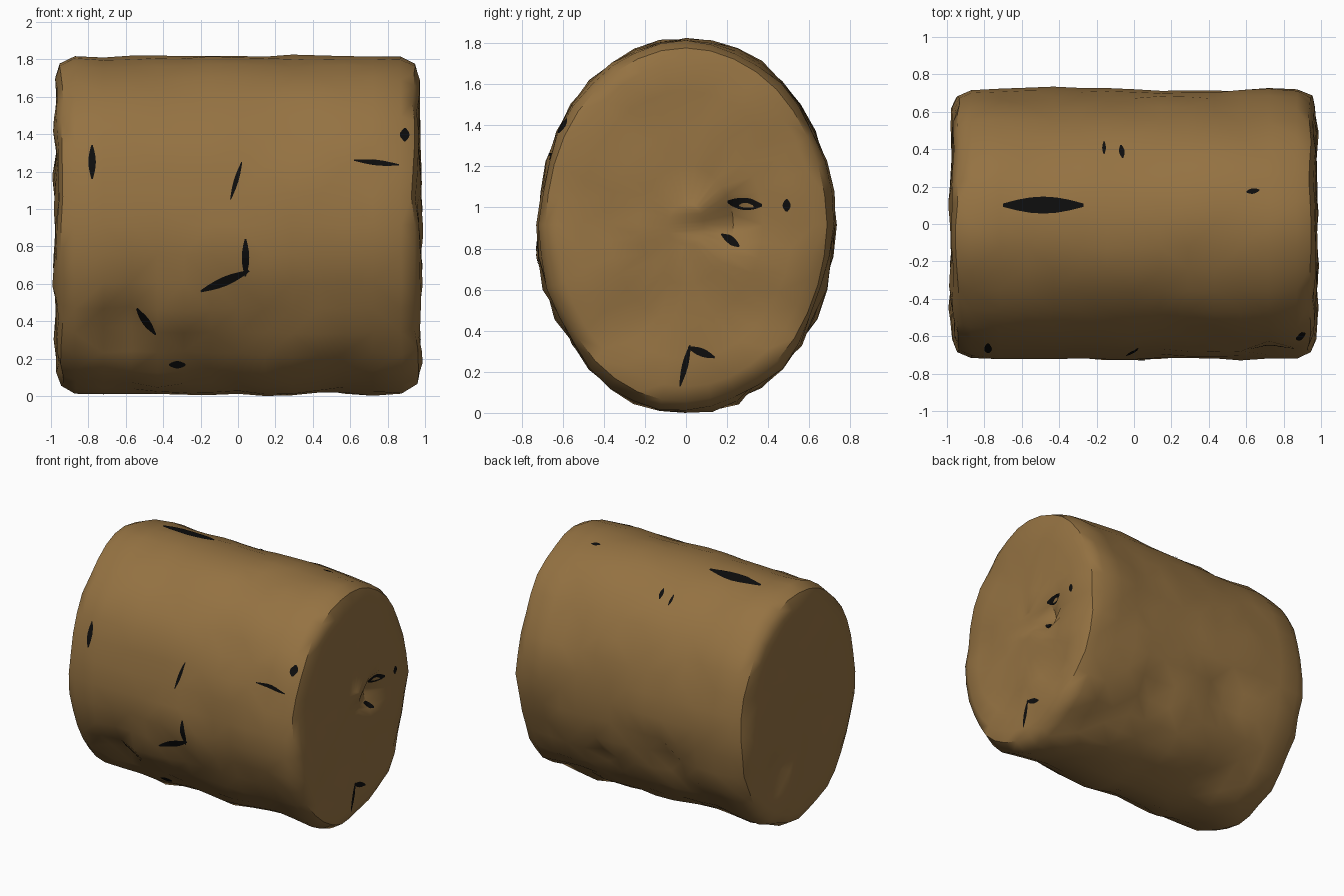
import bpy, bmesh, math
from mathutils import Vector, noise
from mathutils.bvhtree import BVHTree

if "Cube" in bpy.data.objects:
    bpy.data.objects.remove(bpy.data.objects["Cube"])

def material(name, col):
    m = bpy.data.materials.new(name)
    m.diffuse_color = (*col, 1)
    m.use_nodes = True
    m.node_tree.nodes["Principled BSDF"].inputs["Base Color"].default_value = m.diffuse_color
    return m

straw = material("straw brown", (0.30, 0.17, 0.055))
dark = material("dark gap", (0.004, 0.004, 0.004))

def make(name, bm, mat):
    me = bpy.data.meshes.new(name)
    bm.to_mesh(me)
    me.materials.append(mat)
    ob = bpy.data.objects.new(name, me)
    bpy.context.collection.objects.link(ob)
    return ob

# dents (negative) and bumps (positive): centre, radius, depth
FEATURES = [((-.62, -.55, .36), .24, -.10), ((-.78, -.55, .42), .10, .06),
            ((-.08, -.73, .72), .16, .035), ((.75, -.65, 1.2), .15, -.04),
            ((.97, .2, .93), .17, -.08), ((.99, .05, .95), .10, .04),
            ((-.97, .25, .5), .2, -.04), ((.3, .6, .4), .2, -.07),
            ((-.3, .65, .6), .2, -.06), ((.65, .4, .15), .2, -.05),
            ((.97, .72, .95), .1, .03), ((.2, -.6, .4), .2, -.03)]

def rough(p, n):
    """Uneven surface: soft noise plus local dents and bumps."""
    under = 1.3 if p.z < .7 else .8
    d = .028 * under * noise.noise(p * 3.1 + Vector((5, 2, 9)))
    d += .012 * under * noise.noise(p * 7.3)
    for c, r, h in FEATURES:
        t = (p - Vector(c)).length / r
        if t < 1:
            d += h * (1 - t * t) ** 2
    return p + n * d

# bale: oval drum lying along x, built as rings from end to end
SEG, RY, RZ, CZ = 36, .72, .905, .915
caps = [(.97, .12), (.975, .32), (.97, .52), (.97, .72), (.965, .87), (.94, .95)]
sides = [(.87, .99)] + [(x / 10, 1) for x in (7.2, 5.7, 4.3, 2.9, 1.45, 0)]
half = caps + sides
rings = [(-x, s) for x, s in half] + list(reversed(half[:-1]))

bm = bmesh.new()
grid = []
for x, s in rings:
    row = []
    for i in range(SEG):
        a = 2 * math.pi * i / SEG
        p = Vector((x, RY * s * math.cos(a), CZ + RZ * s * math.sin(a)))
        radial = Vector((0, math.cos(a) / RY, math.sin(a) / RZ)).normalized()
        end = Vector((math.copysign(1, x), 0, 0))
        k = max(0, min(1, (abs(x) - .84) / .12))
        row.append(bm.verts.new(rough(p, (radial * (1 - k) + end * k).normalized())))
    grid.append(row)
for r0, r1 in zip(grid, grid[1:]):
    for i in range(SEG):
        j = (i + 1) % SEG
        bm.faces.new((r0[i], r0[j], r1[j], r1[i]))
bm.faces.new(grid[0])
bm.faces.new(grid[-1])
bmesh.ops.recalc_face_normals(bm, faces=bm.faces)
low = min(v.co.z for v in bm.verts)
for v in bm.verts:
    v.co.z -= low
bmesh.ops.triangulate(bm, faces=bm.faces)
tree = BVHTree.FromBMesh(bm)
bale = make("straw_bale", bm, straw)
bpy.context.view_layer.objects.active = bale
bale.select_set(True)
bpy.ops.object.shade_smooth_by_angle(angle=math.radians(40))

# dark gaps: thin tapered strips laid on the surface (start, end, width)
VIEWS = {
    "front": (lambda u, v: Vector((u, -3, v)), Vector((0, 1, 0))),
    "right": (lambda u, v: Vector((3, u, v)), Vector((-1, 0, 0))),
    "top": (lambda u, v: Vector((u, v, 3)), Vector((0, 0, -1))),
}
GAPS = {
    "front": [(-.78, 1.34, -.78, 1.16, .04), (-.2, .56, .06, .67, .05),
              (.04, .84, .04, .64, .04), (-.54, .47, -.44, .33, .04),
              (.62, 1.26, .86, 1.235, .03), (.89, 1.43, .89, 1.36, .05),
              (.02, 1.25, -.04, 1.05, .025), (-.37, .17, -.28, .17, .04)],
    "right": [(.2, 1.03, .37, 1.01, .06), (.02, .33, -.03, .13, .03),
              (.01, .32, .14, .27, .04), (.17, .87, .26, .81, .04),
              (.49, 1.04, .49, .98, .04)],
    "top": [(-.7, .1, -.27, .1, .09), (-.07, .42, -.06, .35, .03),
            (-.16, .44, -.16, .37, .02), (.6, .17, .67, .18, .03)],
}
bm = bmesh.new()
for view, strokes in GAPS.items():
    start, ray = VIEWS[view]
    for u0, v0, u1, v1, w in strokes:
        L = math.hypot(u1 - u0, v1 - v0)
        nu, nv = -(v1 - v0) / L, (u1 - u0) / L
        prev = None
        for k in range(7):
            t = k / 6
            h = w / 2 * (.2 + .8 * math.sin(math.pi * t))
            pair = []
            for s in (-1, 1):
                o = start(u0 + (u1 - u0) * t + nu * h * s, v0 + (v1 - v0) * t + nv * h * s)
                hit, n, _, _ = tree.ray_cast(o, ray)
                pair.append(bm.verts.new(hit + n * .005) if hit else None)
            if prev and all(prev + pair):
                f = bm.faces.new((prev[0], pair[0], pair[1], prev[1]))
                f.normal_update()
                if f.normal.dot(ray) > 0:
                    f.normal_flip()
            prev = pair
make("dark_gaps", bm, dark)
